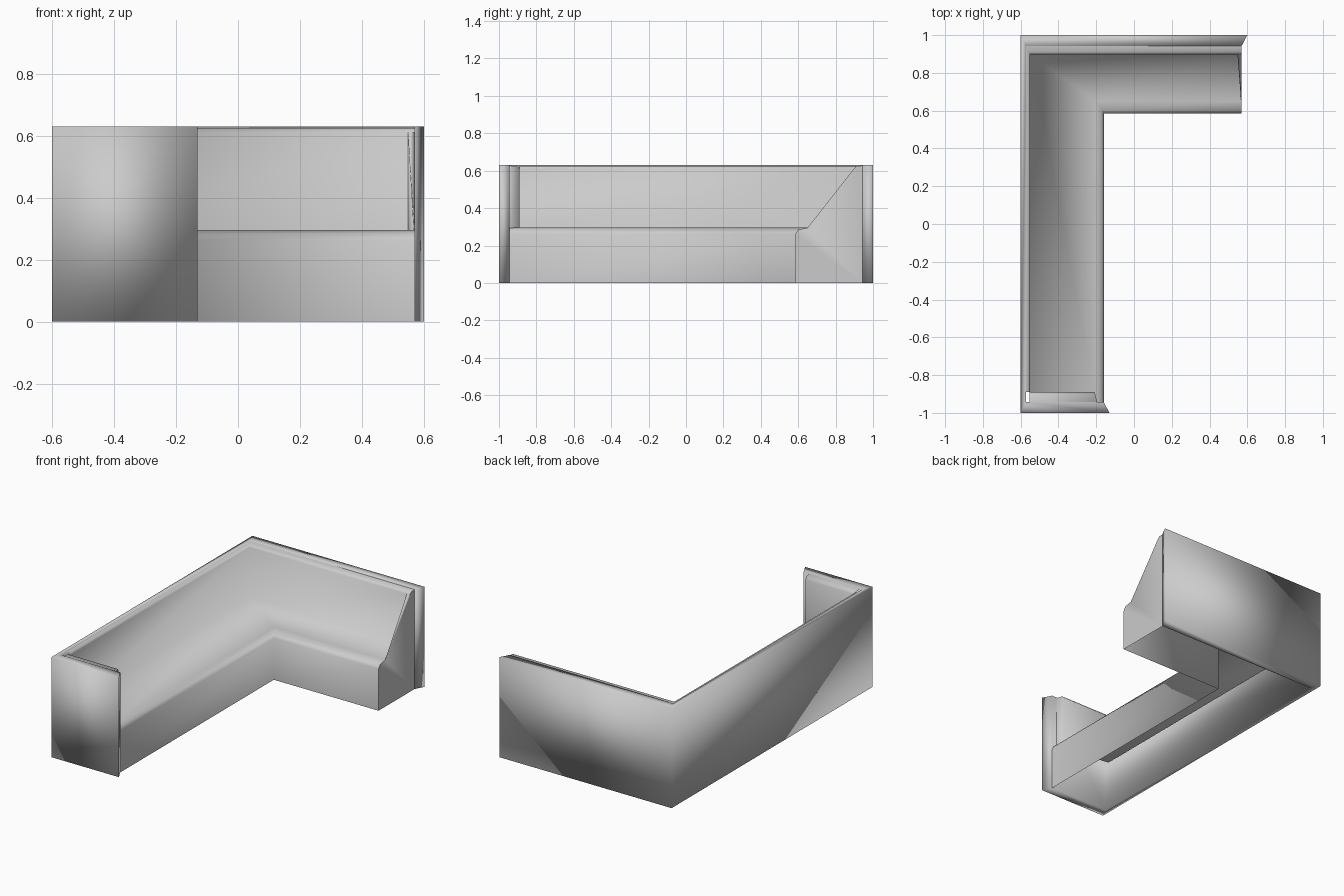
import bpy, bmesh

if "Cube" in bpy.data.objects:
    bpy.data.objects.remove(bpy.data.objects["Cube"])


def make_object(name, bm):
    bmesh.ops.remove_doubles(bm, verts=bm.verts, dist=0.0005)
    bmesh.ops.recalc_face_normals(bm, faces=bm.faces)
    mesh = bpy.data.meshes.new(name)
    bm.to_mesh(mesh)
    bm.free()
    obj = bpy.data.objects.new(name, mesh)
    bpy.context.collection.objects.link(obj)
    for p in mesh.polygons:
        p.use_smooth = True
    return obj


def face(bm, pts):
    return bm.faces.new([bm.verts.new(p) for p in pts])


def loft(bm, columns):
    for a, b in zip(columns, columns[1:]):
        for i in range(len(a) - 1):
            face(bm, (a[i], a[i + 1], b[i + 1], b[i]))


# outer shell: back, side and left arm with mitred, flared ends
H = 0.63
outer = [(-0.13, -1), (-0.6, -1), (-0.6, 1), (0.6, 1)]
inner = [(-0.16, -0.943), (-0.571, -0.943), (-0.571, 0.943), (0.57, 0.943)]
bm = bmesh.new()
columns = []
for (ox, oy), (ix, iy) in zip(outer, inner):
    columns.append([(ox, oy, 0), (ox, oy, H), (ix, iy, H), (ix, iy, 0), (ox, oy, 0)])
loft(bm, columns)
face(bm, columns[0][:4])
face(bm, columns[-1][:4])
make_object("outer_shell", bm)

# seat and backrest: profile (x on long leg, y on short leg, z), open underneath
profile = [(-0.16, 0.585, 0), (-0.16, 0.585, 0.262), (-0.17, 0.6, 0.285),
           (-0.2, 0.65, 0.295), (-0.55, 0.897, 0.295), (-0.55, 0.897, 0.61),
           (-0.556, 0.91, 0.624), (-0.571, 0.943, 0.627)]
bm = bmesh.new()
start = [(x, -0.943 if i < 4 else -0.89, z) for i, (x, y, z) in enumerate(profile)]
corner = list(profile)
end = [(0.57, y, z) for x, y, z in profile]
loft(bm, [start, corner, end])
make_object("seat_and_back", bm)

# sloped end panel closing the short leg
bm = bmesh.new()
rim = [end[3], end[5], end[6], end[7]]
face(bm, end[:3] + rim + [(0.57, 0.943, 0)])
low, top, back = (0.566, 0.66, 0.295), (0.548, 0.897, 0.61), (0.548, 0.897, 0.295)
face(bm, (low, top, back))
face(bm, (end[3], end[5], top, low))
make_object("sloped_end_panel", bm)

# padded lining on the inside of the left arm
bm = bmesh.new()
section = [(-0.89, 0.295, -0.21), (-0.89, 0.61, -0.21),
           (-0.903, 0.624, -0.205), (-0.943, 0.627, -0.195)]
rear = [(-0.553, y, z) for y, z, x in section]
front = [(x, y, z) for y, z, x in section]
loft(bm, [rear, front])
face(bm, front + [(-0.195, -0.943, 0.29)])
make_object("arm_lining", bm)
